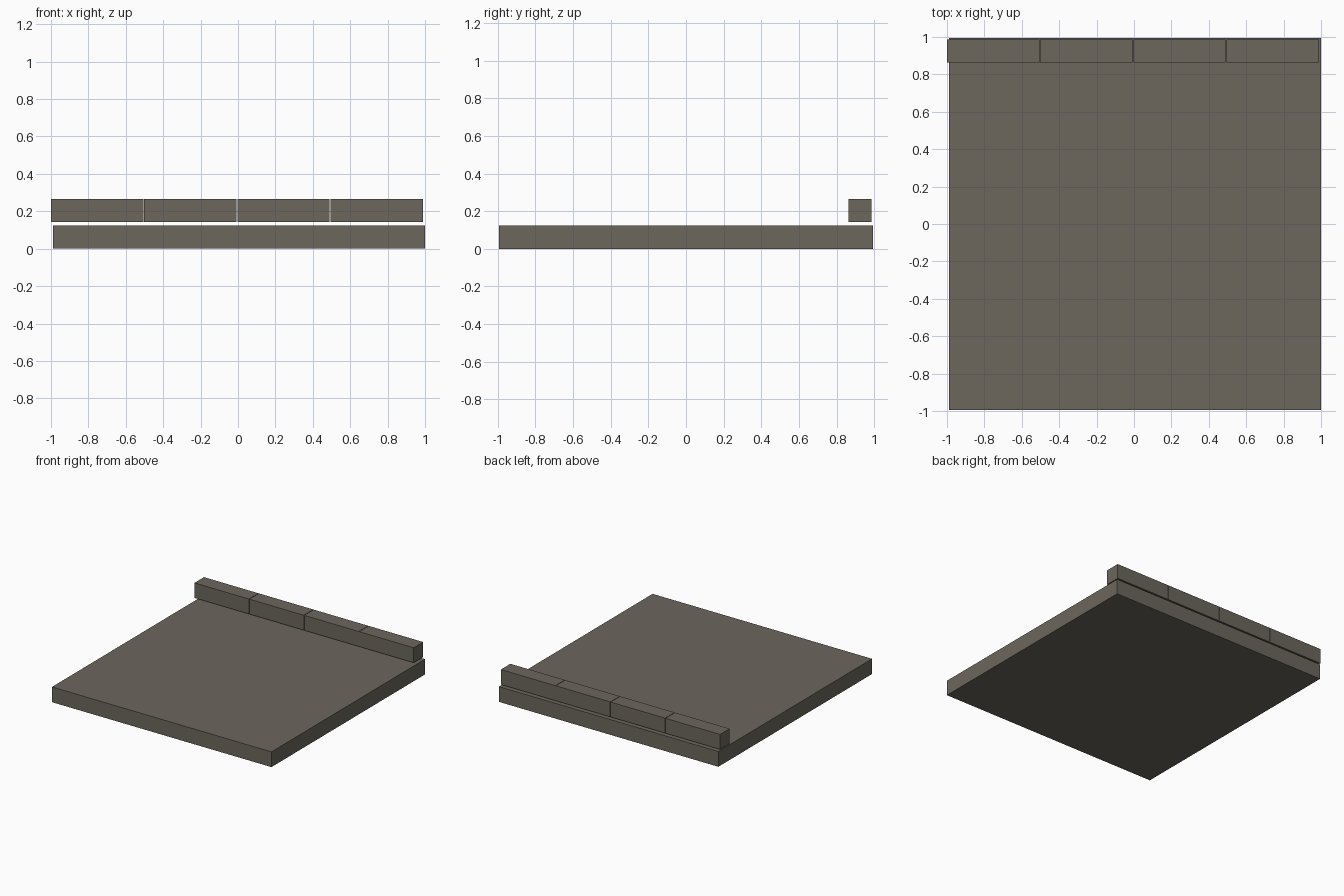
import bpy

if "Cube" in bpy.data.objects:
    bpy.data.objects.remove(bpy.data.objects["Cube"])

stone = bpy.data.materials.new("grey_brown_stone")
stone.diffuse_color = (0.150, 0.135, 0.110, 1)
stone.use_nodes = True
stone.node_tree.nodes["Principled BSDF"].inputs["Base Color"].default_value = stone.diffuse_color


def block(name, lo, hi):
    """Box between two opposite corners."""
    bpy.ops.mesh.primitive_cube_add(size=1, location=[(a + b) / 2 for a, b in zip(lo, hi)])
    ob = bpy.context.object
    ob.name = name
    ob.scale = [b - a for a, b in zip(lo, hi)]
    bpy.ops.object.transform_apply(location=False, rotation=False, scale=True)
    ob.data.materials.append(stone)


# Square floor slab
block("floor_slab", (-0.99, -0.995, 0), (1.0, 0.995, 0.125))

# Row of four bricks floating just above the back edge
pitch, length = 0.498, 0.494
for i in range(4):
    x = -1.0 + i * pitch
    block(f"back_brick_{i + 1}", (x, 0.864, 0.142), (x + length, 0.987, 0.265))
